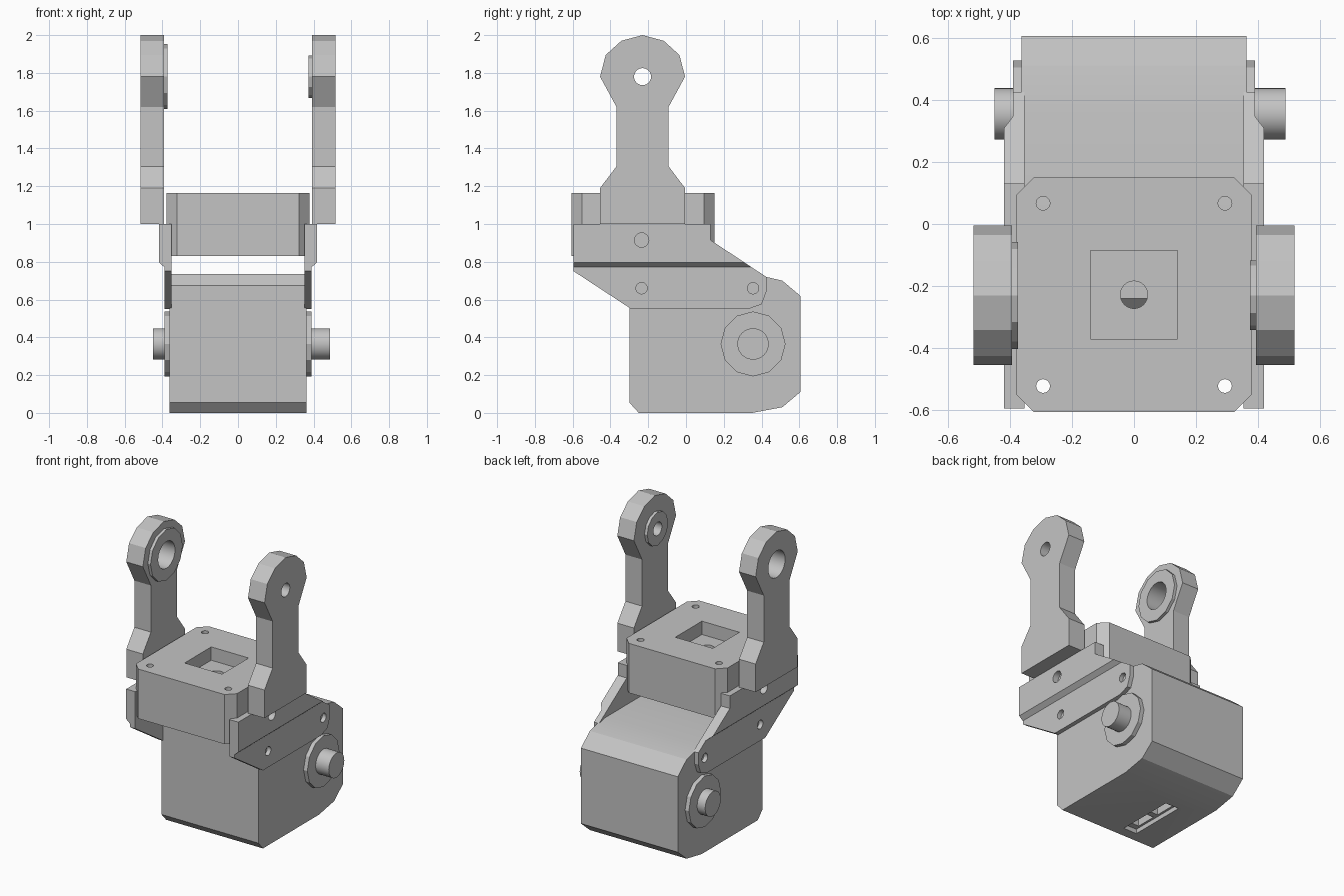
import bpy, bmesh, math
from mathutils import Vector

cube = bpy.data.objects.get("Cube")
if cube:
    bpy.data.objects.remove(cube, do_unlink=True)

grey = bpy.data.materials.new("light_grey")
grey.use_nodes = True
grey.diffuse_color = (0.55, 0.55, 0.55, 1)
grey.node_tree.nodes["Principled BSDF"].inputs["Base Color"].default_value = (0.55, 0.55, 0.55, 1)


def prism(name, profile, axis, lo, hi):
    """Extrude a closed 2D profile along an axis from lo to hi."""
    def place(a, b, t):
        return {"x": (t, a, b), "y": (a, t, b), "z": (a, b, t)}[axis]
    bm = bmesh.new()
    face = bm.faces.new([bm.verts.new(place(a, b, lo)) for a, b in profile])
    out = bmesh.ops.extrude_face_region(bm, geom=[face])
    moved = [v for v in out["geom"] if isinstance(v, bmesh.types.BMVert)]
    bmesh.ops.translate(bm, verts=moved, vec=Vector(place(0, 0, hi - lo)))
    bmesh.ops.recalc_face_normals(bm, faces=bm.faces)
    mesh = bpy.data.meshes.new(name)
    bm.to_mesh(mesh)
    bm.free()
    mesh.materials.append(grey)
    obj = bpy.data.objects.new(name, mesh)
    bpy.context.collection.objects.link(obj)
    return obj


def circle(a, b, r, n=32):
    return [(a + r * math.cos(math.tau * i / n), b + r * math.sin(math.tau * i / n)) for i in range(n)]


def rect(a0, a1, b0, b1):
    return [(a0, b0), (a1, b0), (a1, b1), (a0, b1)]


def select(obj):
    bpy.ops.object.select_all(action="DESELECT")
    obj.select_set(True)
    bpy.context.view_layer.objects.active = obj


def carve(obj, cutter, operation="DIFFERENCE"):
    """Apply a boolean and discard the cutter."""
    mod = obj.modifiers.new("carve", "BOOLEAN")
    mod.operation = operation
    mod.solver = "EXACT"
    mod.object = cutter
    select(obj)
    bpy.ops.object.modifier_apply(modifier=mod.name)
    bpy.data.objects.remove(cutter, do_unlink=True)


def finish(obj):
    select(obj)
    bpy.ops.object.shade_smooth_by_angle(angle=math.radians(20))


# Motor housing with a connector pocket in its underside
body = prism("motor_body", [
    (-0.30, 0.055), (-0.25, 0), (0.35, 0), (0.51, 0.03), (0.605, 0.11), (0.605, 0.62),
    (0.51, 0.70), (0.36, 0.735), (-0.24, 0.735), (-0.30, 0.675)], "x", -0.362, 0.362)
carve(body, prism("recess", rect(-0.17, -0.07, -0.18, 0.22), "z", -0.1, 0.03))
for y in (-0.14, 0.04):
    carve(body, prism("socket", rect(-0.155, -0.085, y, y + 0.14), "z", -0.1, 0.12))
finish(body)

# Mounting plate with corner screw holes, square pocket and central hole
cx, y0, y1, c = 0.378, -0.605, 0.15, 0.055
plate = prism("mounting_plate", [
    (-cx + c, y0), (cx - c, y0), (cx, y0 + c), (cx, y1 - c),
    (cx - c, y1), (-cx + c, y1), (-cx, y1 - c), (-cx, y0 + c)], "z", 0.83, 1.165)
carve(plate, prism("pocket", rect(-0.14, 0.14, -0.37, -0.086), "z", 1.075, 1.3))
carve(plate, prism("centre_hole", circle(0, -0.228, 0.044), "z", 0.7, 1.3))
for x in (-0.293, 0.293):
    for y in (-0.522, 0.067):
        carve(plate, prism("screw_hole", circle(x, y, 0.022), "z", 0.7, 1.3))
finish(plate)

bracket_profile = [
    (-0.595, 1.0), (-0.595, 0.75), (-0.29, 0.55), (0.33, 0.55), (0.40, 0.575),
    (0.425, 0.64), (0.425, 0.72), (0.13, 0.915), (0.13, 1.0)]
bracket_section = [
    (0.352, 0.4), (0.39, 0.4), (0.39, 0.772), (0.419, 0.797), (0.419, 1.2), (0.352, 1.2)]

# Fork arm: the rear half of the outline mirrors the front half
arm_y, hub_z = -0.23, 1.78
half = [(0.225, 1.0), (0.225, 1.19), (0.138, 1.305), (0.138, 1.62),
        (0.225, hub_z), (0.195, 1.895), (0.112, 1.97)]
arm_profile = ([(arm_y + d, z) for d, z in half] + [(arm_y, 2.0)]
               + [(arm_y - d, z) for d, z in reversed(half)])

# side, name, shaft end, bearing ring radius, bearing hole radius
for s, side, shaft_end, ring_r, hole_r in (
        (1, "left", 0.488, 0.112, 0.045), (-1, "right", 0.45, 0.172, 0.09)):
    # Stepped side bracket with three screw holes
    bracket = prism(side + "_bracket", bracket_profile, "x", s * 0.352, s * 0.45)
    section = [(s * x, z) for x, z in bracket_section]
    carve(bracket, prism("section", section, "y", -1, 1), "INTERSECT")
    for y, z, r in ((-0.235, 0.915, 0.038), (-0.235, 0.66, 0.03), (0.355, 0.66, 0.03)):
        carve(bracket, prism("hole", circle(y, z, r, 24), "x", s * 0.3, s * 0.5))
    finish(bracket)

    # Output flange and shaft
    finish(prism(side + "_flange", circle(0.355, 0.365, 0.172, 12), "x", s * 0.34, s * 0.39))
    finish(prism(side + "_shaft", circle(0.355, 0.365, 0.083), "x", s * 0.34, s * shaft_end))

    # Upright arm and its inner bearing ring
    arm = prism(side + "_arm", arm_profile, "x", s * 0.393, s * 0.517)
    ring = prism(side + "_bearing_ring", circle(arm_y, hub_z, ring_r, 12), "x", s * 0.373, s * 0.4)
    for part in (arm, ring):
        carve(part, prism("bore", circle(arm_y, hub_z, hole_r), "x", s * 0.3, s * 0.6))
        finish(part)
